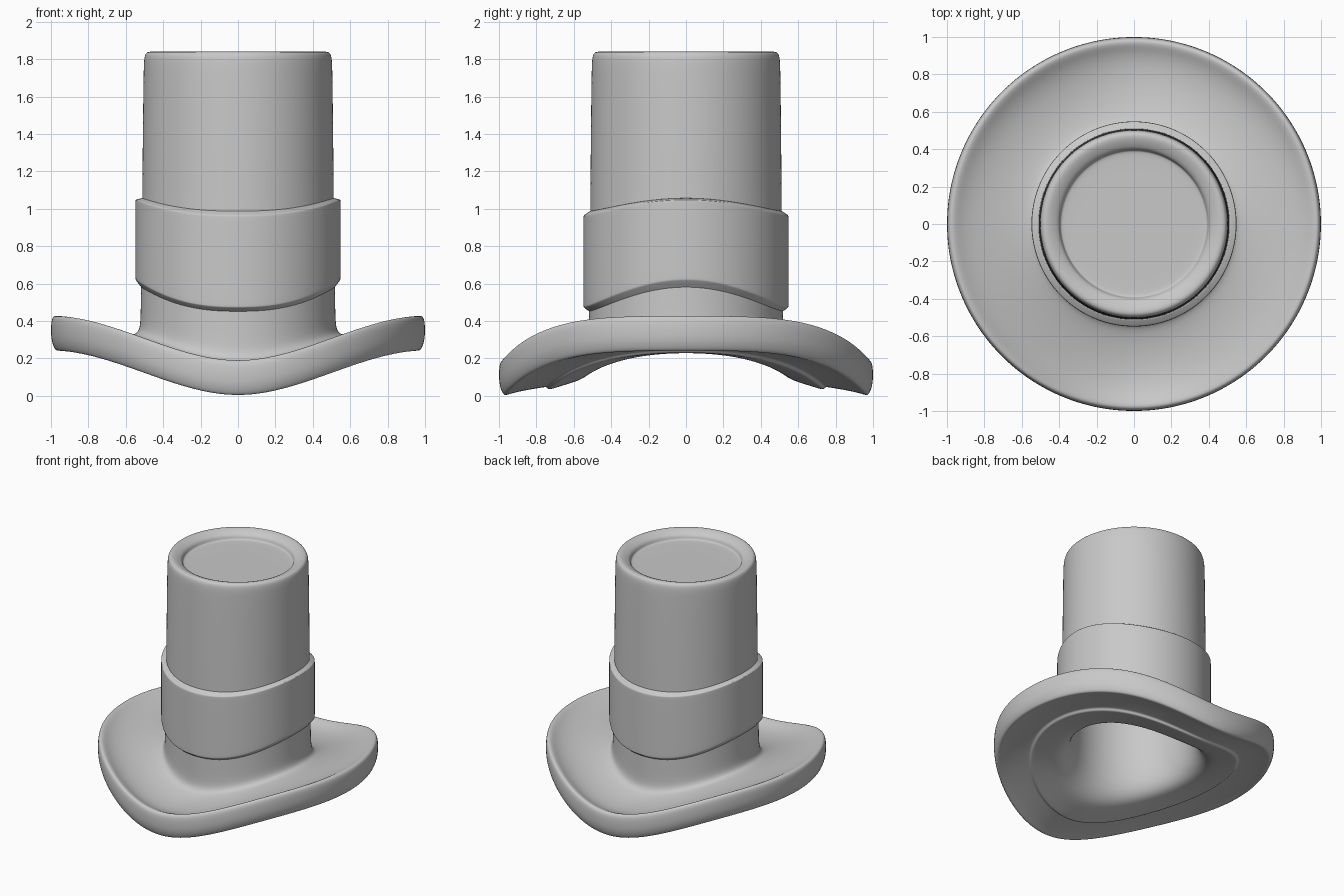
import bpy
import math

cube = bpy.data.objects.get("Cube")
if cube:
    bpy.data.objects.remove(cube)

# Single grey felt colour
felt = bpy.data.materials.new("grey_felt")
felt.use_nodes = True
felt.diffuse_color = (0.58, 0.58, 0.58, 1)
felt.node_tree.nodes["Principled BSDF"].inputs["Base Color"].default_value = felt.diffuse_color

SEGMENTS = 64


def brim_curve(a):
    """Smooth rise toward the left and right of the brim."""
    a = min(a, 1)
    return 0.24 * a * a * (3 - 2 * a)


def band_curve(a):
    """Sharper rise for the band, peaking at its sides."""
    return 0.67 * a ** 2.5


def lathe(name, profile, curve, closed=False):
    """Spin (radius, height) points around z, then bend the sides upward."""
    verts, faces, rings = [], [], []
    for r, z in profile:
        count = SEGMENTS if r > 0 else 1
        rings.append((len(verts), count))
        fade = max(0, min(1, (1.63 - z) / 1.17))
        for i in range(count):
            t = math.tau * i / SEGMENTS
            x, y = r * math.cos(t), r * math.sin(t)
            verts.append((x, y, z + fade * curve(abs(x))))
    pairs = list(zip(rings, rings[1:]))
    if closed:
        pairs.append((rings[-1], rings[0]))
    for (a, na), (b, nb) in pairs:
        for i in range(SEGMENTS):
            j = (i + 1) % SEGMENTS
            if na == 1:
                faces.append((a, b + j, b + i))
            elif nb == 1:
                faces.append((a + i, a + j, b))
            else:
                faces.append((a + i, a + j, b + j, b + i))
    mesh = bpy.data.meshes.new(name)
    mesh.from_pydata(verts, [], faces)
    mesh.materials.append(felt)
    for p in mesh.polygons:
        p.use_smooth = True
    obj = bpy.data.objects.new(name, mesh)
    bpy.context.collection.objects.link(obj)
    sub = obj.modifiers.new("smooth", 'SUBSURF')
    sub.levels = sub.render_levels = 2


# Hollow inside, from the closed top down to the flared opening
inside = [(0, 1.7), (0.3, 1.7), (0.41, 1.69), (0.425, 1.64), (0.43, 1.4),
          (0.43, 1.1), (0.43, 0.8), (0.43, 0.5), (0.437, 0.32), (0.46, 0.2),
          (0.505, 0.125)]
# Brim underside with a small step, rounded rim and dished upper face
brim = [(0.56, 0.085), (0.64, 0.06), (0.72, 0.035), (0.738, 0.032), (0.746, 0.046),
        (0.76, 0.045), (0.85, 0.03), (0.93, 0.013), (0.965, 0.0), (0.98, 0.005),
        (0.998, 0.05), (1.002, 0.1), (1.0, 0.16), (0.988, 0.19), (0.96, 0.188),
        (0.92, 0.165), (0.85, 0.147), (0.75, 0.145), (0.65, 0.158),
        (0.57, 0.18), (0.54, 0.2), (0.525, 0.235)]
# Crown wall, rolled top edge and sunken top
crown = [(0.521, 0.3), (0.519, 0.45), (0.517, 0.6), (0.515, 0.8), (0.512, 1.0),
         (0.511, 1.2), (0.509, 1.4), (0.507, 1.6), (0.505, 1.74), (0.503, 1.795),
         (0.497, 1.83), (0.478, 1.842), (0.45, 1.837), (0.415, 1.82),
         (0.399, 1.805), (0.394, 1.782), (0.385, 1.775), (0.2, 1.775), (0, 1.775)]
lathe("hat_body", inside + brim + crown, brim_curve)

# Wide band wrapped around the crown, with crisp bevelled edges
lathe("hat_band", [(0.5, 0.44), (0.515, 0.448), (0.543, 0.469), (0.548, 0.474),
                   (0.549, 0.482), (0.549, 0.65), (0.549, 0.8), (0.549, 0.955),
                   (0.548, 0.963), (0.543, 0.968), (0.515, 0.987), (0.5, 0.995),
                   (0.495, 0.8), (0.495, 0.6)], band_curve, closed=True)
